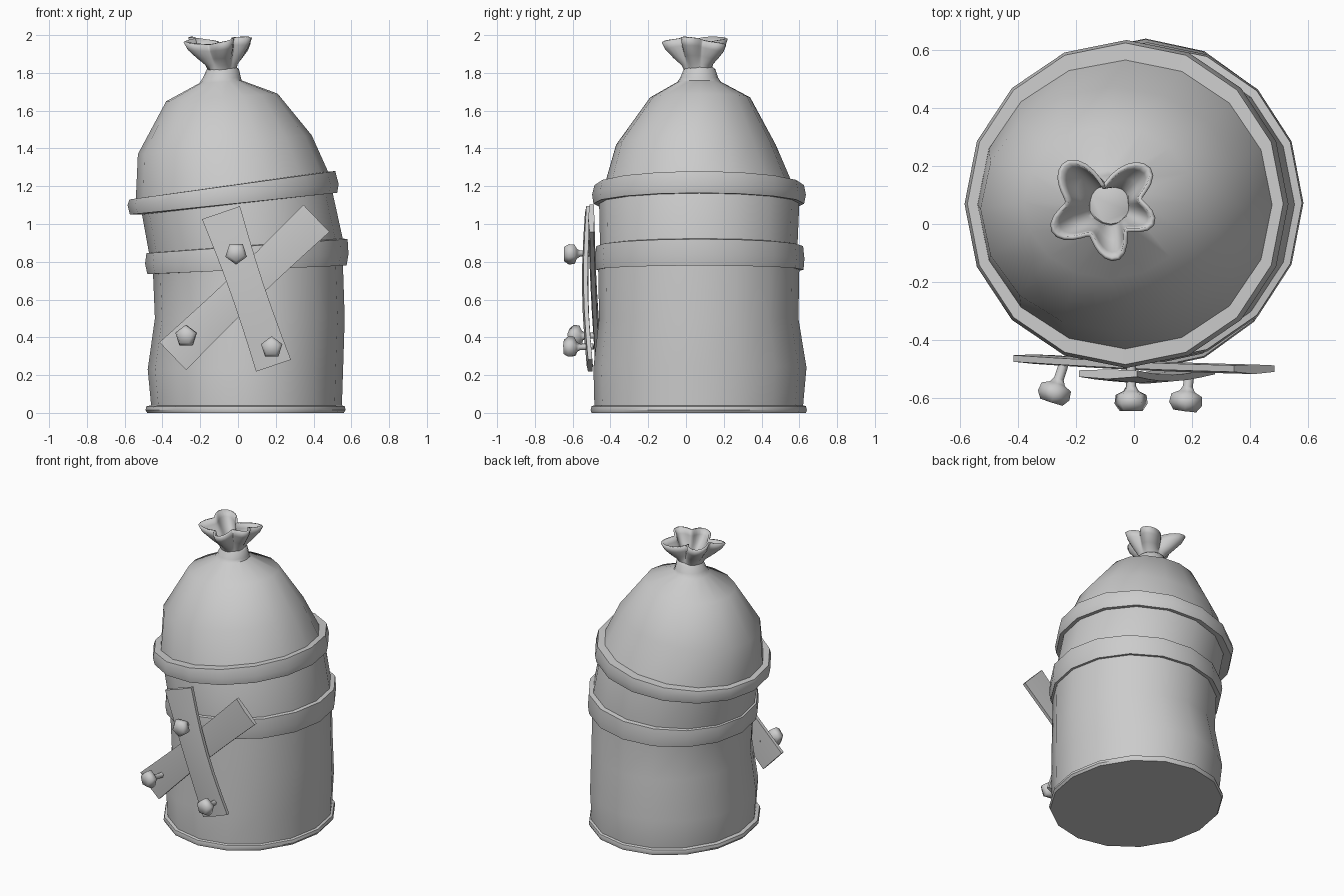
import bpy, bmesh
from math import sin, cos, pi, radians
from mathutils import Vector

if "Cube" in bpy.data.objects:
    bpy.data.objects.remove(bpy.data.objects["Cube"])

N = 16


def loft(name, rings, close=False, cap_start=True, cap_end=True, angle=40):
    """Skin a list of equal-length point loops."""
    bm = bmesh.new()
    vr = [[bm.verts.new(p) for p in r] for r in rings]
    pairs = list(zip(vr, vr[1:])) + ([(vr[-1], vr[0])] if close else [])
    for a, b in pairs:
        n = len(a)
        for i in range(n):
            j = (i + 1) % n
            bm.faces.new((a[i], a[j], b[j], b[i]))
    if not close:
        if cap_start:
            bm.faces.new(vr[0][::-1])
        if cap_end:
            bm.faces.new(vr[-1])
    bmesh.ops.recalc_face_normals(bm, faces=bm.faces)
    me = bpy.data.meshes.new(name)
    bm.to_mesh(me)
    bm.free()
    ob = bpy.data.objects.new(name, me)
    bpy.context.collection.objects.link(ob)
    bpy.ops.object.select_all(action='DESELECT')
    ob.select_set(True)
    bpy.context.view_layer.objects.active = ob
    bpy.ops.object.shade_smooth_by_angle(angle=radians(angle))
    return ob


def ring(xl, xr, yf, yb, zl, zr):
    """Elliptical loop from its side extents, tilted from zl (left) to zr (right)."""
    out = []
    for i in range(N):
        a = 2 * pi * i / N
        c, s = cos(a), sin(a)
        out.append(((xl + xr) / 2 + (xr - xl) / 2 * c,
                    (yf + yb) / 2 + (yb - yf) / 2 * s,
                    (zl + zr) / 2 + (zr - zl) / 2 * c))
    return out


# Barrel-shaped sack body with a thin foot rim
loft("body", [ring(*r) for r in [
    (-.48, .56, -.50, .635, 0, 0),
    (-.49, .57, -.505, .64, .015, .015),
    (-.485, .565, -.50, .635, .035, .035),
    (-.46, .55, -.485, .62, .04, .04),
    (-.478, .557, -.49, .638, .23, .25),
    (-.44, .565, -.46, .595, .50, .50),
    (-.45, .555, -.465, .60, .74, .80),
    (-.47, .555, -.455, .59, .84, .92),
    (-.51, .50, -.46, .60, 1.06, 1.17),
    (-.52, .48, -.44, .58, 1.12, 1.24)]])

# Two tilted bands
loft("lower_band", [ring(*r) for r in [
    (-.44, .54, -.44, .58, .735, .785),
    (-.48, .575, -.475, .622, .735, .78),
    (-.492, .585, -.482, .627, .79, .84),
    (-.485, .58, -.475, .620, .845, .92),
    (-.45, .54, -.44, .58, .85, .925)]], close=True)
loft("upper_band", [ring(*r) for r in [
    (-.50, .47, -.44, .57, 1.05, 1.16),
    (-.572, .525, -.49, .625, 1.05, 1.165),
    (-.585, .533, -.497, .635, 1.10, 1.21),
    (-.575, .515, -.485, .625, 1.13, 1.28),
    (-.50, .44, -.40, .53, 1.14, 1.275)]], close=True)

# Domed top gathered into a neck
loft("sack_top", [ring(*r) for r in [
    (-.54, .49, -.44, .575, 1.12, 1.24),
    (-.54, .48, -.43, .565, 1.15, 1.27),
    (-.53, .39, -.37, .475, 1.37, 1.47),
    (-.38, .21, -.19, .34, 1.65, 1.69),
    (-.205, .02, -.045, .185, 1.745, 1.76),
    (-.185, .015, -.03, .17, 1.775, 1.775),
    (-.165, .005, -.012, .155, 1.82, 1.82),
    (-.15, -.01, 0, .14, 1.832, 1.832)]])

# Frilled opening: alternating lobes and folds as (angle, radius)
keys = [(-153, .19), (-115, .105), (-77, .185), (-48, .11), (-20, .175), (10, .12),
        (38, .195), (90, .055), (134, .19), (176, .12), (207, .19)]
M = 60


def frill(z, base, k):
    pts = []
    for i in range(M):
        d = -153 + 360 * i / M
        for (a0, r0), (a1, r1) in zip(keys, keys[1:]):
            if a0 <= d < a1:
                t = (1 - cos(pi * (d - a0) / (a1 - a0))) / 2
                r = r0 + (r1 - r0) * t
        rr = base + (r - base) * k
        a = radians(d)
        pts.append((-.105 + .02 * (1 - k) + rr * cos(a), .065 + rr * sin(a),
                    z + .02 * k * sin(2 * a - .6 + pi)))
    return pts


fr = loft("frill", [frill(1.82, .065, 0), frill(1.85, .06, .15), frill(1.89, .06, .5),
                    frill(1.935, .06, .85), frill(1.972, .06, 1)], cap_end=False, angle=60)
mod = fr.modifiers.new("thickness", 'SOLIDIFY')
mod.thickness = .014


# Crossed planks, bent slightly along their length
def plank(name, p0, p1, y0, y1, bulge, widths, thick=.03):
    a, b = Vector((p0[0], 0, p0[1])), Vector((p1[0], 0, p1[1]))
    side = (b - a).normalized().cross(Vector((0, 1, 0)))
    rings = []
    for i in range(7):
        t = i / 6
        w = (widths[0] * (1 - t) + widths[2] * t)
        w += (widths[1] - (widths[0] + widths[2]) / 2) * sin(pi * t)
        c = a.lerp(b, t)
        c.y = y0 + (y1 - y0) * t - bulge * sin(pi * t)
        rings.append([c + side * (u * w / 2) + Vector((0, v * thick / 2, 0))
                      for u, v in ((-1, .8), (0, 1), (1, .8), (1, -.7), (0, -1.2), (-1, -.7))])
    loft(name, rings, angle=35)


plank("rear_plank", (.415, 1.03), (-.345, .30), -.50, -.465, .005, (.20, .18, .205))
plank("front_plank", (-.09, 1.06), (.188, .25), -.517, -.508, .02, (.212, .18, .195))


# Five-sided nails with thick heads
def nail(name, base, tip, phase):
    p, q = Vector(base), Vector(tip)
    d = (q - p).normalized()
    length = (q - p).length
    u = d.cross(Vector((0, 0, 1))).normalized()
    v = u.cross(d)
    rings = []
    for back, r in [(length, .018), (.085, .018), (.068, .028), (.055, .056), (.025, .060), (0, .042)]:
        c = q - d * back
        rings.append([c + (u * cos(phase + 2 * pi * k / 5) + v * sin(phase + 2 * pi * k / 5)) * r
                      for k in range(5)])
    loft(name, rings, angle=75)


nail("nail_top", (-.01, -.49, .845), (-.01, -.645, .845), -pi / 2)
nail("nail_left", (-.235, -.46, .41), (-.285, -.615, .405), pi / 2)
nail("nail_right", (.195, -.49, .35), (.175, -.645, .345), pi / 2)
